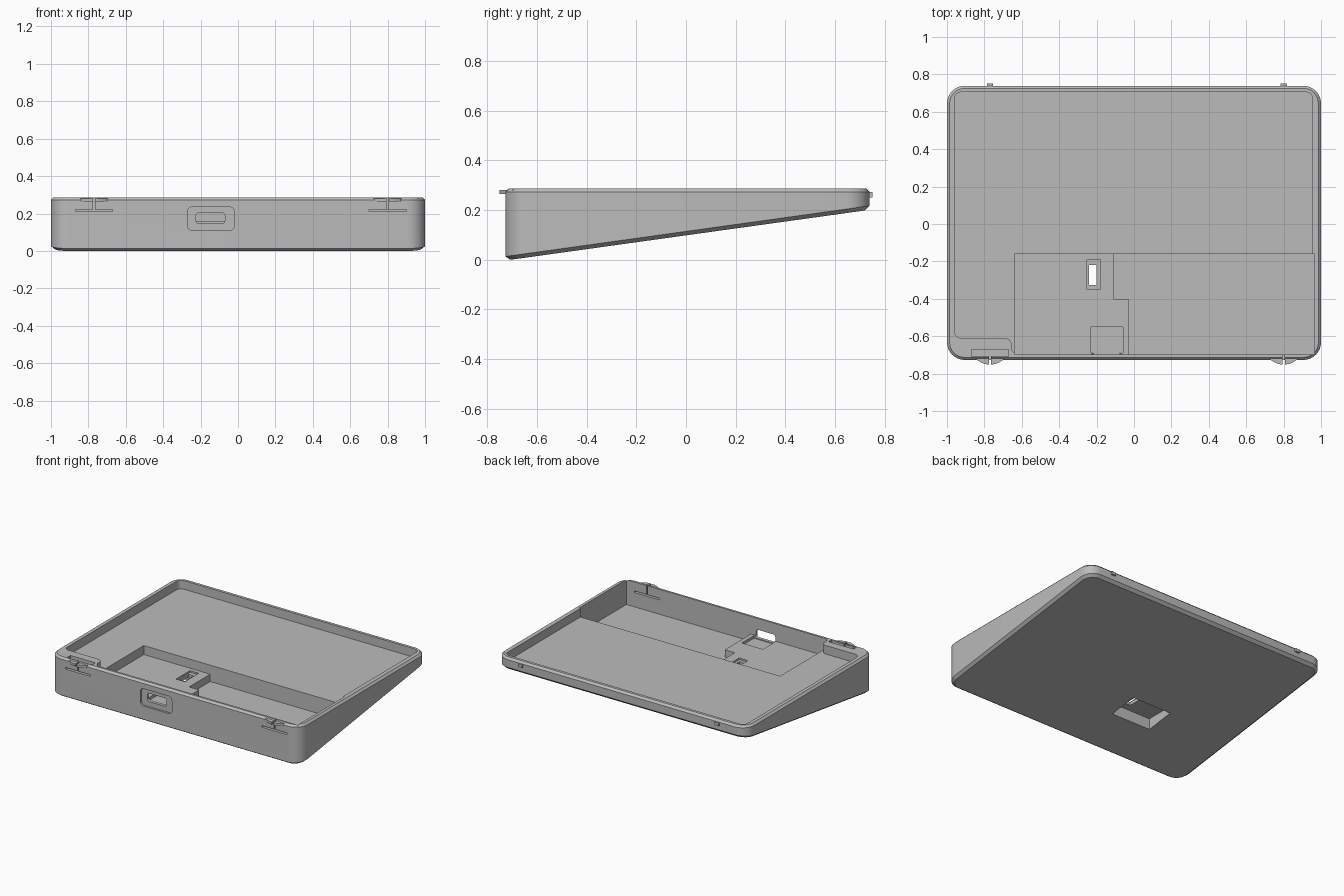
import bpy, bmesh, math
from mathutils import Vector

if "Cube" in bpy.data.objects:
    bpy.data.objects.remove(bpy.data.objects["Cube"], do_unlink=True)

grey = bpy.data.materials.new("plain grey")
grey.use_nodes = True
grey.diffuse_color = (0.5, 0.5, 0.5, 1)
grey.node_tree.nodes["Principled BSDF"].inputs["Base Color"].default_value = (0.5, 0.5, 0.5, 1)


def rounded(points, r, steps=8):
    """Outline with every square corner replaced by an arc."""
    if r == 0:
        return [Vector(p) for p in points]
    out = []
    for i, p in enumerate(points):
        p = Vector(p)
        u = (Vector(points[i - 1]) - p).normalized()
        v = (Vector(points[(i + 1) % len(points)]) - p).normalized()
        c = p + r * (u + v)
        for k in range(steps + 1):
            t = math.pi / 2 * k / steps
            out.append(c - r * (v * math.cos(t) + u * math.sin(t)))
    return out


def rect(x0, x1, y0, y1):
    return [(x0, y0), (x1, y0), (x1, y1), (x0, y1)]


def loft(name, rings):
    """Closed solid through rings of equal length."""
    bm = bmesh.new()
    loops = [[bm.verts.new(p) for p in ring] for ring in rings]
    n = len(loops[0])
    for a, b in zip(loops, loops[1:]):
        for i in range(n):
            j = (i + 1) % n
            bm.faces.new((a[i], a[j], b[j], b[i]))
    bm.faces.new(loops[0][::-1])
    bm.faces.new(loops[-1])
    bmesh.ops.recalc_face_normals(bm, faces=bm.faces)
    mesh = bpy.data.meshes.new(name)
    bm.to_mesh(mesh)
    bm.free()
    mesh.materials.append(grey)
    ob = bpy.data.objects.new(name, mesh)
    bpy.context.collection.objects.link(ob)
    return ob


def prism(name, points, z0, z1, r=0):
    o = rounded(points, r)
    return loft(name, [[(p.x, p.y, z) for p in o] for z in (z0, z1)])


def box(name, x0, x1, y0, y1, z0, z1):
    return prism(name, rect(x0, x1, y0, y1), z0, z1)


def front_prism(name, points, y0, y1, r):
    """Prism whose outline lies in x and z."""
    o = rounded(points, r)
    return loft(name, [[(p.x, y, p.y) for p in o] for y in (y0, y1)])


def cut(target, cutter):
    cutter.hide_render = True
    mod = target.modifiers.new("cut", "BOOLEAN")
    mod.operation = "DIFFERENCE"
    mod.solver = "EXACT"
    mod.object = cutter
    graph = bpy.context.evaluated_depsgraph_get()
    mesh = bpy.data.meshes.new_from_object(target.evaluated_get(graph))
    target.modifiers.clear()
    target.data = mesh
    bpy.data.objects.remove(cutter, do_unlink=True)


# Wedge shell with chamfered top and bottom edges
FRONT, BACK, TOP = -0.727, 0.739, 0.287


def ring(inset, r, height):
    o = rounded(rect(-1 + inset, 1 - inset, FRONT + inset, BACK - inset), r)
    return [(p.x, p.y, height(p.y)) for p in o]


def slope(y):
    return (y + 0.707) * 0.139


case = loft("wedge_case", [
    ring(0.02, 0.075, slope),
    ring(0, 0.095, lambda y: slope(y) + 0.016),
    ring(0, 0.095, lambda y: TOP - 0.014),
    ring(0.014, 0.081, lambda y: TOP)])

# Main tray, leaving a solid block in one front corner
cut(case, prism("tray_cutter", [
    (-0.96, -0.61), (-0.655, -0.61), (-0.655, -0.695),
    (0.955, -0.695), (0.955, 0.705), (-0.96, 0.705)], 0.225, 0.4, 0.035))

# Deeper front bay: raised shelf level, then the stepped lower floor
cut(case, box("shelf_cutter", -0.64, 0.965, -0.698, -0.16, 0.16, 0.4))
cut(case, prism("bay_cutter", [
    (-0.03, -0.698), (0.965, -0.698), (0.965, -0.16),
    (-0.11, -0.16), (-0.11, -0.40), (-0.03, -0.40)], 0.107, 0.3))

# Connector seat and front port with its countersunk surround
cut(case, box("seat_cutter", -0.23, -0.06, -0.69, -0.55, 0.14, 0.3))
cut(case, front_prism("surround_cutter", rect(-0.27, -0.02, 0.11, 0.235), -0.8, -0.713, 0.025))
cut(case, front_prism("port_cutter", rect(-0.225, -0.07, 0.146, 0.205), -0.8, -0.68, 0.018))

# Switch window, underside recess and the slot that joins them
cut(case, box("window_cutter", -0.25, -0.18, -0.35, -0.19, 0.148, 0.3))
cut(case, box("recess_cutter", -0.45, -0.135, -0.38, -0.17, -0.1, 0.125))
cut(case, box("slot_cutter", -0.24, -0.20, -0.325, -0.22, 0.05, 0.3))

# Latch tongues: relief slots, split rounded tabs, and pegs at the back
cut(case, box("relief_cutter", -0.87, -0.67, -0.708, -0.67, 0.212, 0.4))
for side, x in (("right", -0.77), ("left", 0.80)):
    cut(case, box("latch_slot_cutter", x - 0.1, x + 0.1, -0.8, -0.685, 0.21, 0.222))
    cut(case, box("latch_gap_cutter", x - 0.005, x + 0.005, -0.8, -0.685, 0.216, 0.4))
    for s, part in ((-1, "outer"), (1, "inner")):
        arc = [(x + s * (0.006 + 0.069 * k / 8), -0.722 - 0.029 * (1 - (k / 8) ** 2))
               for k in range(9)]
        arc += [(x + s * 0.075, -0.705), (x + s * 0.006, -0.705)]
        prism(f"{side}_latch_tab_{part}", arc, 0.264, 0.281)
    peg_x = x
    box(f"{side}_back_peg", peg_x - 0.017, peg_x + 0.017, 0.72, 0.751, 0.25, 0.272)

# Soft corners with crisp edges
bpy.ops.object.select_all(action="DESELECT")
case.select_set(True)
bpy.context.view_layer.objects.active = case
bpy.ops.object.shade_smooth_by_angle(angle=math.radians(30))
